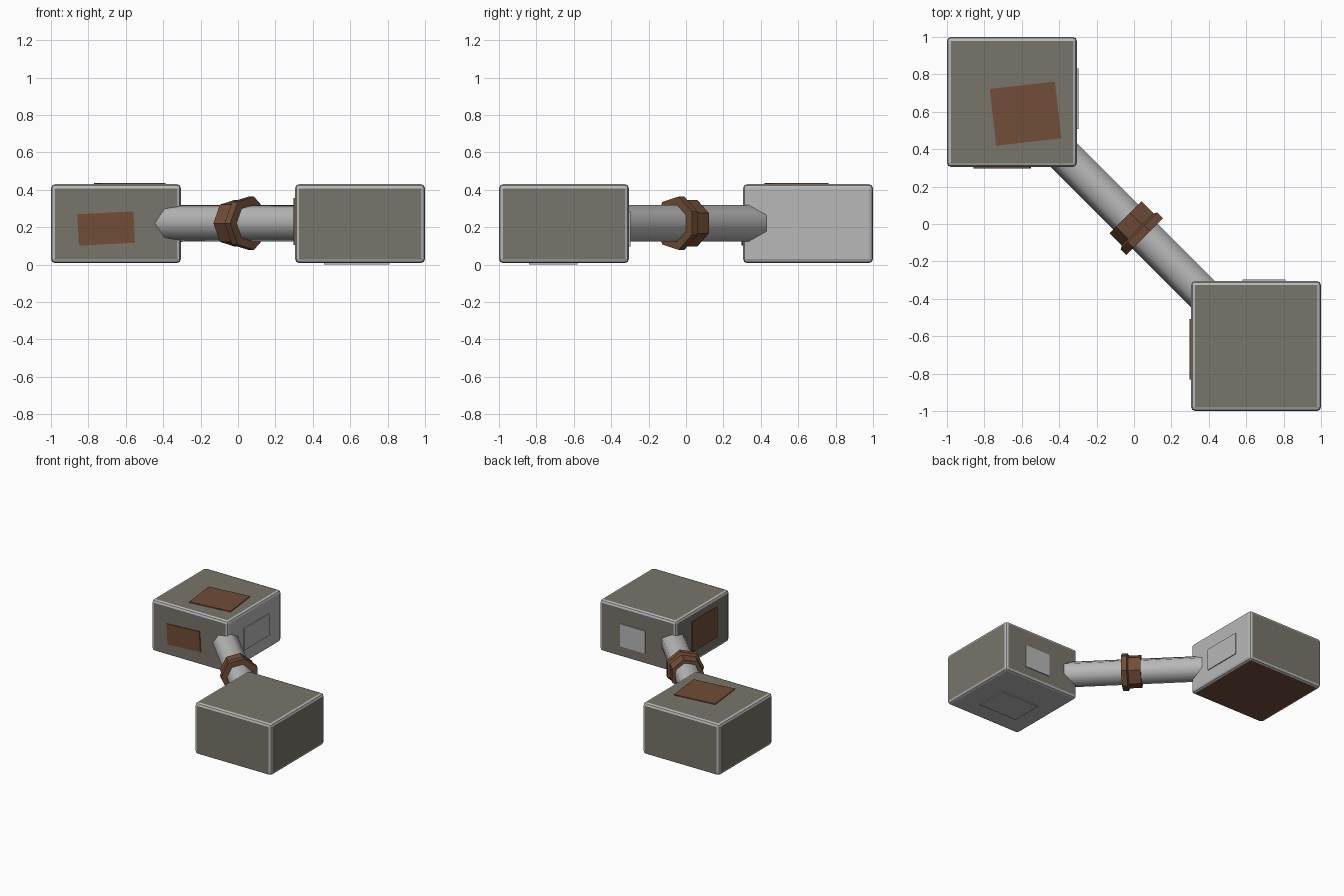
import bpy, bmesh, math
from mathutils import Vector, Matrix

if "Cube" in bpy.data.objects:
    bpy.data.objects.remove(bpy.data.objects["Cube"])


def material(name, rgb):
    m = bpy.data.materials.new(name)
    m.diffuse_color = (*rgb, 1)
    m.use_nodes = True
    m.node_tree.nodes["Principled BSDF"].inputs["Base Color"].default_value = m.diffuse_color
    return m


METAL = material("light_grey_metal", (0.48, 0.48, 0.48))
TAUPE = material("taupe_panel", (0.19, 0.178, 0.142))
RUST = material("rust_brown", (0.165, 0.075, 0.038))
X, Y, Z = Vector((1, 0, 0)), Vector((0, 1, 0)), Vector((0, 0, 1))


def finish(name, bm, mats):
    bmesh.ops.recalc_face_normals(bm, faces=bm.faces[:])
    me = bpy.data.meshes.new(name)
    bm.to_mesh(me)
    bm.free()
    for m in mats:
        me.materials.append(m)
    ob = bpy.data.objects.new(name, me)
    bpy.context.collection.objects.link(ob)
    return ob


def box(centre, size, basis=Matrix.Identity(4)):
    bm = bmesh.new()
    mat = Matrix.Translation(centre) @ basis @ Matrix.Diagonal((*size, 1))
    bmesh.ops.create_cube(bm, size=1, matrix=mat)
    return bm


def weight(name, centre, special):
    """Bevelled metal block; flat sides are taupe unless listed in special."""
    bm = box(centre, (0.695, 0.695, 0.422))
    bmesh.ops.bevel(bm, geom=bm.edges[:], offset=0.022, segments=2,
                    profile=0.5, affect='EDGES')
    bm.normal_update()
    for f in bm.faces:
        if f.calc_area() > 0.1:
            f.material_index = 1
            for direction, index in special:
                if f.normal.dot(direction) > 0.9:
                    f.material_index = index
    return finish(name, bm, (METAL, TAUPE, RUST))


def patch(name, centre, normal, w, h, mat, tilt=0):
    """Thin plate lying on a block side."""
    up = Y if abs(normal.z) > 0.5 else Z
    basis = Matrix((up.cross(normal), up, normal)).transposed().to_4x4()
    basis = basis @ Matrix.Rotation(math.radians(tilt), 4, 'Z')
    c = Vector(centre) + normal * 0.0025
    return finish(name, box(c, (w, h, 0.009), basis), (mat,))


def lathe(name, profile, mat, sides=7):
    """Turn (distance, radius) points around the diagonal bar axis."""
    axis = Vector((1, -1, 0)).normalized()
    side = Vector((-1, -1, 0)).normalized()
    bm = bmesh.new()
    rings = []
    for t, r in profile:
        ring = []
        for i in range(sides):
            a = math.tau * i / sides
            p = axis * t + (side * math.cos(a) + Z * math.sin(a)) * r
            ring.append(bm.verts.new(p + Z * 0.221))
        rings.append(ring)
    for a, b in zip(rings, rings[1:]):
        for i in range(sides):
            j = (i + 1) % sides
            bm.faces.new((a[i], a[j], b[j], b[i]))
    bm.faces.new(rings[0])
    bm.faces.new(rings[-1])
    return finish(name, bm, (mat,))


# the two end blocks
C, H, MID = 0.6525, 0.305, 0.219
weight("back_left_block", (-C, C, MID), [(X, 0), (-Z, 2)])
weight("front_right_block", (C, -C, MID), [(-Z, 0)])

# repair plates on the back left block
patch("top_plate", (-0.58, 0.59, 0.43), Z, 0.35, 0.305, RUST, 6.5)
patch("front_plate", (-0.705, H, 0.193), -Y, 0.30, 0.168, RUST, 3)
patch("side_plate", (-H, 0.67, 0.21), X, 0.325, 0.18, METAL)

# repair plates on the front right block
patch("inner_side_plate", (H, -0.67, 0.23), -X, 0.325, 0.25, RUST)
patch("rear_plate", (0.695, -H, 0.19), Y, 0.23, 0.185, METAL)
patch("bottom_plate", (0.635, -0.71, 0.008), -Z, 0.35, 0.26, METAL)

# connecting bar with smooth sides
bar = lathe("connecting_bar", [(-0.6, 0.099), (0.6, 0.099)], METAL)
bpy.context.view_layer.objects.active = bar
bar.select_set(True)
bpy.ops.object.shade_smooth_by_angle(angle=math.radians(60))

# stepped grip collar around the bar
lathe("grip_collar", [(-0.058, 0.09), (-0.058, 0.127), (0.035, 0.127),
                      (0.045, 0.146), (0.088, 0.146), (0.088, 0.09)], RUST)
